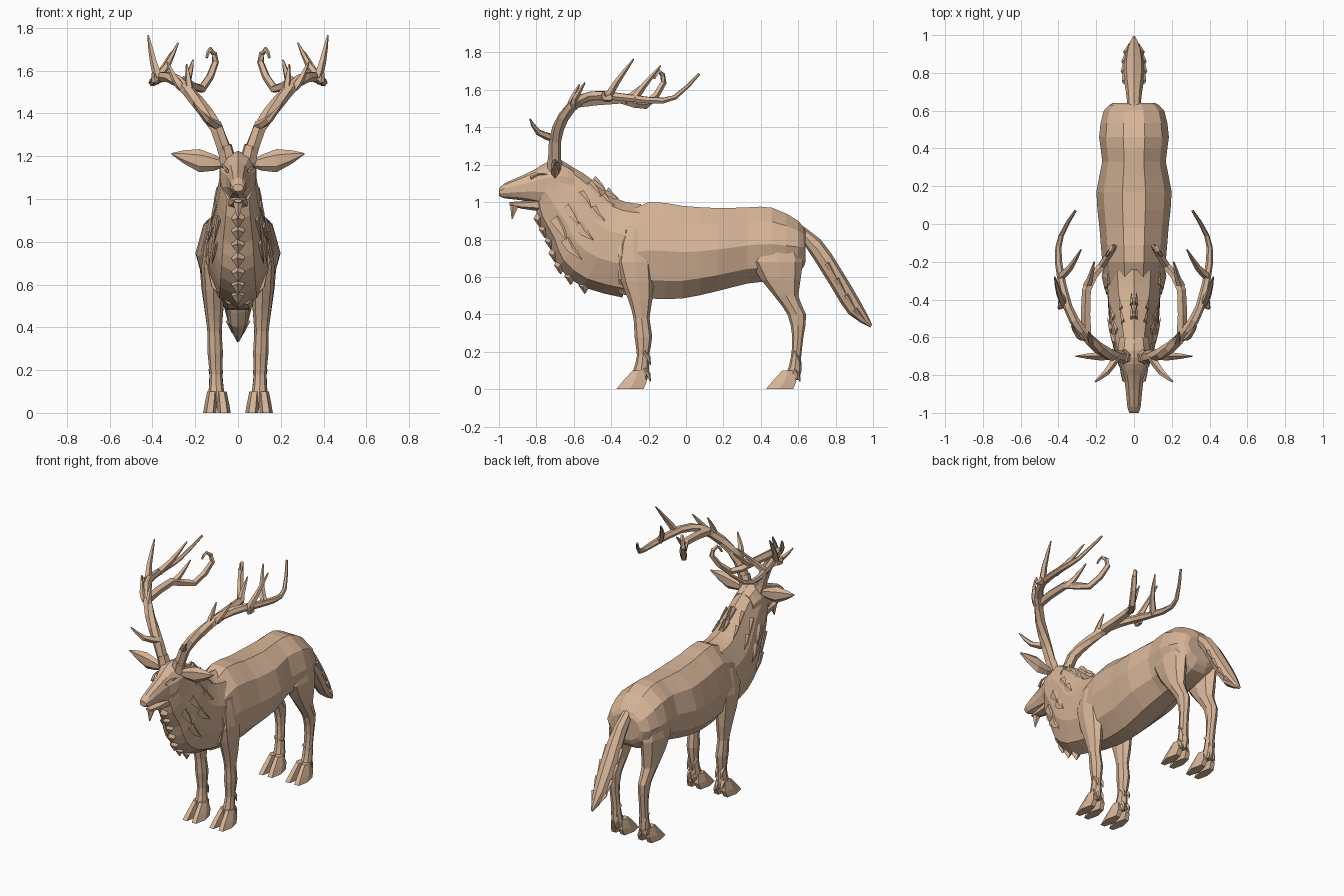
import bpy, bmesh, math
from mathutils import Vector

cube = bpy.data.objects.get("Cube")
if cube:
    bpy.data.objects.remove(cube)

hide_colour = (0.68, 0.46, 0.31, 1)
tan = bpy.data.materials.new("tan_hide")
tan.use_nodes = True
tan.diffuse_color = hide_colour
tan.node_tree.nodes["Principled BSDF"].inputs["Base Color"].default_value = hide_colour


def smooth(points):
    """Add a spline midpoint between each pair of neighbours."""
    points = [Vector(point) for point in points]
    padded = [points[0], *points, points[-1]]
    result = []
    for before, start, end, after in zip(padded, padded[1:], padded[2:], padded[3:]):
        result += [start, (start + end) * 0.5 + (start + end - before - after) / 16]
    return result + [points[-1]]


def upright(y, top, bottom, width):
    """Cross-section standing vertically."""
    return (y, top, y, bottom, width)


def level(y, height, depth, width):
    """Cross-section lying flat."""
    return (y - depth / 2, height, y + depth / 2, height, width)


def rim(section, angle, stretch=1.0):
    """Point on a cross-section given by upper y, z, lower y, z and half width."""
    upper_y, upper_z, lower_y, lower_z, width = section
    blend = (1 + math.cos(angle) * stretch) / 2
    return Vector((width * math.sin(angle),
                   lower_y + (upper_y - lower_y) * blend,
                   lower_z + (upper_z - lower_z) * blend))


def skin(bm, rings):
    """Bridge rings of points and close both ends."""
    loops = [[bm.verts.new(point) for point in ring] for ring in rings]
    for first, second in zip(loops, loops[1:]):
        for i in range(len(first)):
            bm.faces.new((first[i - 1], first[i], second[i], second[i - 1]))
    bm.faces.new(loops[0])
    bm.faces.new(loops[-1])


def finish(name, bm, mirror):
    bmesh.ops.recalc_face_normals(bm, faces=bm.faces)
    mesh = bpy.data.meshes.new(name)
    bm.to_mesh(mesh)
    bm.free()
    mesh.materials.append(tan)
    part = bpy.data.objects.new(name, mesh)
    bpy.context.collection.objects.link(part)
    if mirror:
        part.modifiers.new("Mirror", 'MIRROR').use_mirror_merge = False


def loft(name, sections, sides=8, flat_top=False, centre=0.0, splay=0.0,
         mirror=False, sideways=False):
    """Skin over cross-sections; sideways runs the part along x instead of y."""
    bm = bmesh.new()
    phase = math.pi / sides if flat_top else 0.0
    rings = []
    for section in sections:
        ring = []
        for i in range(sides):
            point = rim(section, math.tau * i / sides + phase, 1 / math.cos(phase))
            point.x += centre + splay * point.z
            ring.append(point.yxz if sideways else point)
        rings.append(ring)
    skin(bm, rings)
    finish(name, bm, mirror)


def sweep(name, paths, thick, thin=0.003, sides=5, mirror=True, squash=1.0, hold=1.3):
    """Tapering tubes along paths; squash flattens across x, hold delays the taper."""
    bm = bmesh.new()
    for path in paths:
        path = [Vector(point) for point in path]
        last = len(path) - 1
        rings = []
        for k, point in enumerate(path):
            along = path[min(k + 1, last)] - path[max(k - 1, 0)]
            across = along.cross(Vector((0.9, 0.1, 0.4))).normalized()
            other = along.cross(across).normalized()
            radius = thick + (thin - thick) * (k / last) ** hold
            ring = []
            for i in range(sides):
                angle = math.tau * i / sides
                offset = (across * math.cos(angle) + other * math.sin(angle)) * radius
                offset.x *= squash
                ring.append(point + offset)
            rings.append(ring)
        skin(bm, rings)
    finish(name, bm, mirror)


def tine(base, tip):
    """Short path that leaves its beam forwards and curves up to the tip."""
    base, tip = Vector(base), Vector(tip)
    return smooth([base, (base + tip) / 2 - Vector((0, 0.02, 0.02)), tip])


# Trunk
loft("torso", smooth([
    upright(-.36, .92, .51, .15), upright(-.2, 1, .485, .168),
    upright(-.02, .98, .485, .183), upright(.17, .968, .525, .199),
    upright(.33, .972, .565, .168), upright(.46, .97, .58, .185),
    upright(.6, .9, .62, .16), upright(.64, .84, .68, .11),
]), sides=10, flat_top=True)

# Neck, head and jaw
neck = smooth([(-.66, 1.215, -.8, .98, .085), (-.55, 1.155, -.79, .9, .097),
               (-.46, 1.085, -.73, .78, .117), (-.4, 1.035, -.68, .65, .13),
               (-.32, 1, -.55, .545, .142), (-.24, .99, -.34, .49, .15)])
loft("neck", neck, sides=10)
loft("head", smooth([
    upright(-1, 1.07, 1.035, .025), upright(-.97, 1.1, 1.02, .037),
    upright(-.88, 1.14, 1.01, .046), upright(-.8, 1.18, .99, .06),
    upright(-.74, 1.215, .97, .085), upright(-.67, 1.225, .98, .09),
    upright(-.6, 1.18, 1, .08),
]), sides=10)
loft("lower_jaw", [upright(-.945, 1, .983, .02), upright(-.88, 1.005, .965, .034),
                   upright(-.775, 1.02, .95, .052)], sides=6)
sweep("chin_beard", [[(0, -.915, .985), (0, -.93, .91)]], .026, mirror=False)
sweep("brow", [[(.052, -.83, 1.13), (.064, -.79, 1.15), (.075, -.74, 1.15)]], .01)

# Ears, lofted outwards from the head
loft("ear", smooth([upright(.06, 1.18, 1.15, .015), upright(.18, 1.233, 1.125, .026),
                    upright(.31, 1.215, 1.208, .003)]),
     sides=6, centre=-.7, mirror=True, sideways=True)

# Antlers: collar, main beam, inner hooked branch and tines
sweep("antler_base", [[(.045, -.7, 1.17), (.062, -.705, 1.25)]], .042, thin=.034, sides=6)
sweep("antler_beam", [smooth([
    (.05, -.7, 1.18), (.1, -.7, 1.33), (.19, -.655, 1.455), (.28, -.56, 1.55), (.35, -.44, 1.572),
    (.4, -.2, 1.545), (.385, -.06, 1.56), (.31, .07, 1.685)])],
    .034, thin=.007, sides=6, hold=1.8)
sweep("antler_inner_branch", [smooth([
    (.25, -.59, 1.53), (.25, -.35, 1.55), (.17, -.22, 1.515),
    (.105, -.12, 1.64), (.13, -.145, 1.7), (.147, -.17, 1.66)])], .028, thin=.006)
sweep("antler_tines", [
    tine((.09, -.7, 1.34), (.205, -.835, 1.445)),
    tine((.26, -.6, 1.52), (.33, -.54, 1.64)),
    tine((.22, -.62, 1.49), (.24, -.57, 1.63)),
    tine((.37, -.42, 1.56), (.42, -.28, 1.765)),
    tine((.39, -.28, 1.55), (.28, -.135, 1.73)),
    tine((.25, -.33, 1.54), (.21, -.2, 1.65)),
    tine((.38, -.4, 1.56), (.4, -.44, 1.59))], .023, thin=.004, hold=1.7)

# Mane: hanging chest fringe and ragged tufts lying along the neck
above, below = Vector((0, 0.06, 0.08)), Vector((0, 0.01, -0.035))
throat = [rim(section, math.pi) for section in neck[2:-2]]
sweep("chest_fringe", [[point + above, point, point + below] for point in throat],
      .045, sides=4, mirror=False)
collar = []
for angle in (0.1, 0.6, 1.1, 1.6, 2.1):
    for row in (4, 6):
        start, middle, end = (rim(section, angle) for section in neck[row - 1:row + 2])
        lift = Vector((math.sin(angle), 0, math.cos(angle))) * 0.005
        collar.append([start - lift, middle, end + lift])
sweep("collar_tufts", collar, .035, sides=4, squash=.3)

# Legs
loft("front_leg", smooth([
    level(-.28, .85, .1, .018), level(-.275, .68, .2, .053), level(-.245, .48, .13, .043),
    level(-.238, .38, .085, .033), level(-.228, .28, .095, .036), level(-.23, .18, .065, .029),
    level(-.24, .1, .085, .036), level(-.25, .05, .085, .04),
]), centre=.098, splay=.03, mirror=True)
loft("hind_leg", smooth([
    level(.5, .82, .16, .025), level(.485, .68, .28, .06), level(.535, .5, .13, .046),
    level(.592, .4, .1, .035), level(.598, .28, .06, .03), level(.588, .17, .055, .031),
    level(.58, .1, .075, .036), level(.56, .05, .085, .04),
]), centre=.098, splay=.03, mirror=True)

# Cloven hooves and dewclaws
for leg, heel in (("front", -.2), ("hind", .6)):
    for side, x, splay in (("inner", .065, .12), ("outer", .132, -.12)):
        loft(f"{leg}_{side}_toe", [level(heel - .055, .1, .06, .024),
                                   level(heel - .075, .04, .13, .029),
                                   level(heel - .1, 0, .145, .031)],
             sides=6, flat_top=True, centre=x, splay=splay, mirror=True)
    sweep(f"{leg}_dewclaws", [[(x, heel - .025, z + .03), (x, heel, z), (x, heel + .01, z - .04)]
                              for x in (.085, .122) for z in (.08, .17)], .017, sides=4)

# Tail: broad flattened brush with shaggy edges
tail = smooth([(.58, .9, .6, .82, .03), (.72, .8, .68, .7, .043), (.83, .64, .78, .54, .057),
               (.94, .455, .87, .4, .045), (.995, .345, .985, .33, .008)])
loft("tail", tail)
sweep("tail_tufts", [[rim(section, math.pi / 2) for section in tail[k:k + 2]]
                     for k in range(3, 7)], .014, sides=4)
